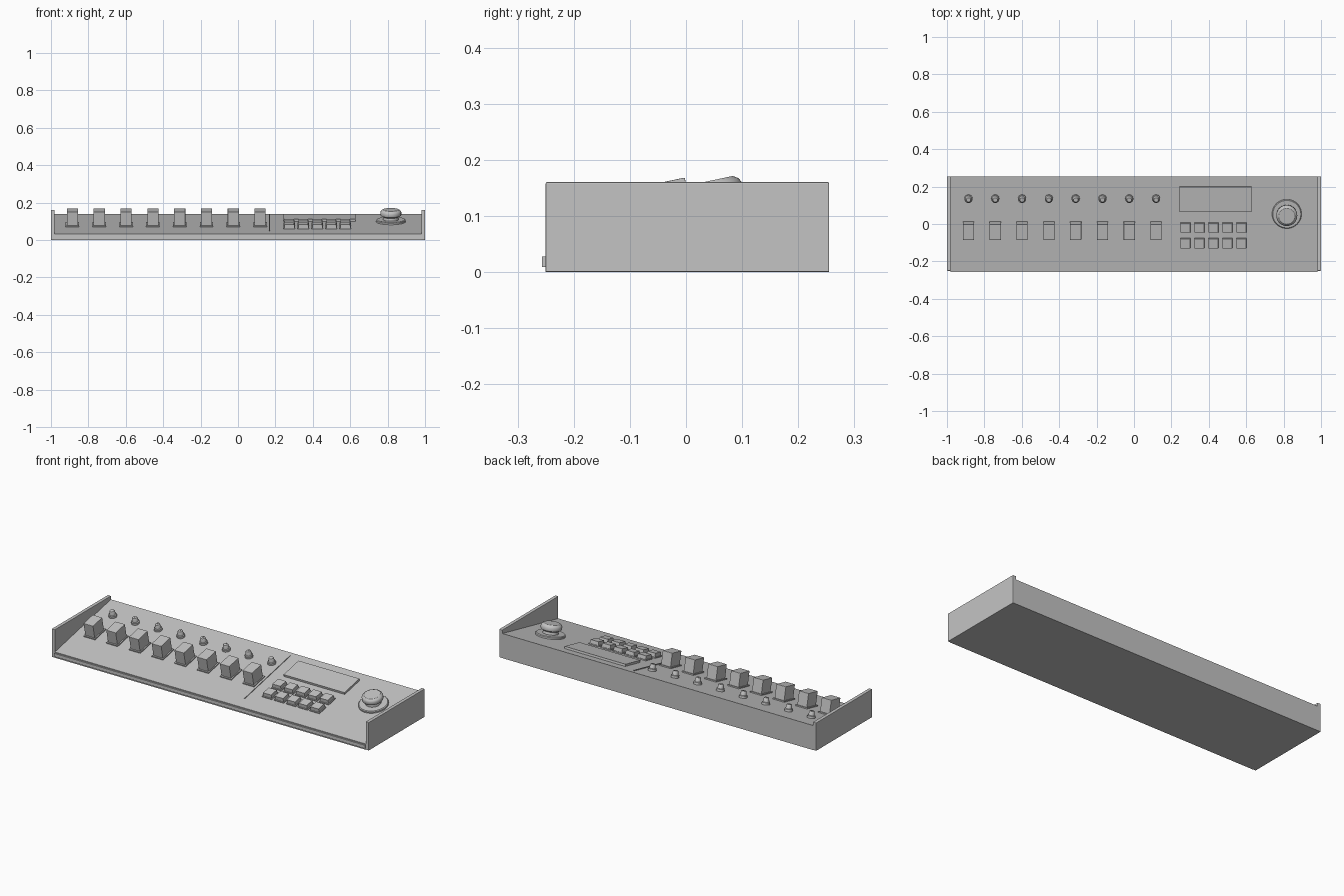
import bpy, bmesh, math
from mathutils import Matrix, Vector

if "Cube" in bpy.data.objects:
    bpy.data.objects.remove(bpy.data.objects["Cube"])

# One plain finish covers the whole unit
grey = bpy.data.materials.new("plain_grey")
grey.diffuse_color = (0.55, 0.55, 0.55, 1)
grey.use_nodes = True
grey.node_tree.nodes["Principled BSDF"].inputs["Base Color"].default_value = grey.diffuse_color

FRONT, BACK = -0.25, 0.255
Z_FRONT, Z_BACK = 0.033, 0.140
SLOPE = (Z_BACK - Z_FRONT) / (BACK - FRONT)
TILT = math.atan(SLOPE)


def finish(name, bm, matrix=Matrix()):
    bmesh.ops.recalc_face_normals(bm, faces=bm.faces[:])
    me = bpy.data.meshes.new(name)
    bm.to_mesh(me)
    bm.free()
    me.materials.append(grey)
    ob = bpy.data.objects.new(name, me)
    bpy.context.collection.objects.link(ob)
    ob.matrix_world = matrix
    return ob


def on_panel(x, y):
    """Frame sitting on the sloped panel, local z along its normal."""
    z = Z_FRONT + (y - FRONT) * SLOPE
    return Matrix.Translation((x, y, z)) @ Matrix.Rotation(TILT, 4, 'X')


def block(name, lo, hi, matrix=Matrix(), taper=1.0, bevel=0.0):
    bm = bmesh.new()
    bmesh.ops.create_cube(bm, size=1)
    lo, hi = Vector(lo), Vector(hi)
    mid, size = (lo + hi) / 2, hi - lo
    for v in bm.verts:
        k = taper if v.co.z > 0 else 1
        v.co = mid + Vector((v.co.x * size.x * k, v.co.y * size.y * k, v.co.z * size.z))
    if bevel:
        bmesh.ops.bevel(bm, geom=bm.edges[:], offset=bevel, segments=2, affect='EDGES', profile=0.5)
    return finish(name, bm, matrix)


def profile_x(name, pts, x0, x1):
    """Extrude a y-z outline along x."""
    bm = bmesh.new()
    face = bm.faces.new([bm.verts.new((x0, y, z)) for y, z in pts])
    ext = bmesh.ops.extrude_face_region(bm, geom=[face])
    moved = [g for g in ext["geom"] if isinstance(g, bmesh.types.BMVert)]
    bmesh.ops.translate(bm, vec=(x1 - x0, 0, 0), verts=moved)
    return finish(name, bm)


def turned(name, pts, matrix, sides=32):
    """Lathe a radius-height outline around local z."""
    bm = bmesh.new()
    rings = [[bm.verts.new((r * math.cos(2 * math.pi * i / sides),
                            r * math.sin(2 * math.pi * i / sides), h))
              for i in range(sides)] for r, h in pts]
    for a, b in zip(rings, rings[1:]):
        for i in range(sides):
            j = (i + 1) % sides
            bm.faces.new((a[i], a[j], b[j], b[i]))
    bm.faces.new(rings[0][::-1])
    bm.faces.new(rings[-1])
    ob = finish(name, bm, matrix)
    for o in bpy.context.selected_objects:
        o.select_set(False)
    ob.select_set(True)
    bpy.context.view_layer.objects.active = ob
    bpy.ops.object.shade_smooth_by_angle(angle=math.radians(30))
    return ob


# Wedge-shaped case and its two upright ends
profile_x("case_body", [(FRONT, 0), (BACK, 0), (BACK, Z_BACK), (FRONT, Z_FRONT)], -0.982, 0.982)
for side, x0 in (("left", -1.0), ("right", 0.98)):
    block(side + "_end_panel", (x0, FRONT, 0), (x0 + 0.02, BACK, 0.16), bevel=0.002)

# Low strip along the front edge
block("front_strip", (-0.98, -0.257, 0.009), (0.98, -0.249, 0.028))

# Eight rocker caps with base plates, each with a small knob behind
for i in range(8):
    x = -0.885 + i * 0.1433
    m = on_panel(x, -0.027)
    block(f"rocker_base_{i+1}", (-0.036, -0.05, -0.003), (0.036, 0.05, 0.006), m)
    block(f"rocker_cap_{i+1}", (-0.03, -0.0425, 0), (0.03, 0.0425, 0.081), m, bevel=0.0015)
    turned(f"small_knob_{i+1}",
           [(0.022, -0.002), (0.022, 0.012), (0.017, 0.014), (0.014, 0.033), (0.012, 0.036)],
           on_panel(x, 0.136), 16)
    block(f"knob_mark_{i+1}", (-0.0015, 0.0, 0.034), (0.0015, 0.012, 0.0375), on_panel(x, 0.136))

# Thin divider between the two halves
block("divider", (-0.002, -0.21, -0.002), (0.002, 0.21, 0.004), on_panel(0.168, 0.025))

# Display plate
block("display", (-0.192, -0.0685, -0.002), (0.192, 0.0685, 0.012), on_panel(0.4355, 0.133))

# Two rows of five push buttons
for row, y in enumerate((-0.016, -0.1)):
    for col in range(5):
        m = on_panel(0.275 + col * 0.0748, y)
        n = f"{row+1}_{col+1}"
        block("button_base_" + n, (-0.031, -0.031, -0.002), (0.031, 0.031, 0.005), m)
        block("button_cap_" + n, (-0.027, -0.027, 0.004), (0.027, 0.027, 0.025), m, taper=0.94)

# Large dial on its round plate
dial = on_panel(0.817, 0.055)
turned("dial_plate", [(0.079, -0.002), (0.079, 0.008), (0.075, 0.012)], dial, 40)
turned("dial_knob", [(0.042, 0.01), (0.040, 0.026), (0.054, 0.034), (0.056, 0.038),
                     (0.056, 0.053), (0.052, 0.060), (0.043, 0.066)], dial, 40)
